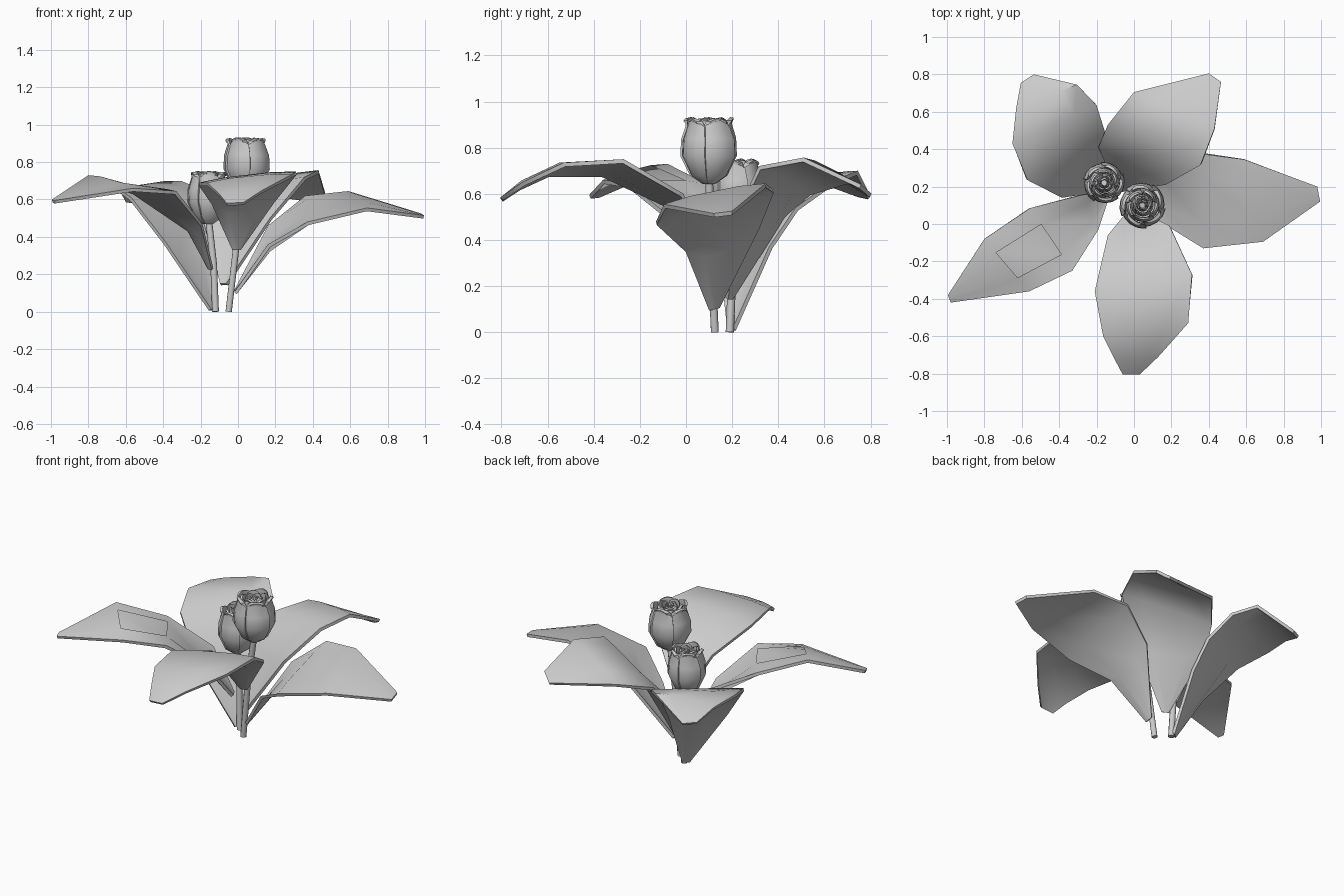
import bpy
import bmesh
from math import sin, cos, pi, radians
from mathutils import Vector, Matrix

cube = bpy.data.objects.get("Cube")
if cube:
    bpy.data.objects.remove(cube, do_unlink=True)

grey = bpy.data.materials.new("plain_grey")
grey.use_nodes = True
grey.diffuse_color = (0.6, 0.6, 0.6, 1)
grey.node_tree.nodes["Principled BSDF"].inputs["Base Color"].default_value = (0.6, 0.6, 0.6, 1)


def finish(obj, angle):
    """Give the part its colour and shading."""
    obj.data.materials.clear()
    obj.data.materials.append(grey)
    bpy.ops.object.select_all(action='DESELECT')
    obj.select_set(True)
    bpy.context.view_layer.objects.active = obj
    bpy.ops.object.shade_smooth_by_angle(angle=radians(angle))


def add_sheet(bm, rows):
    """Add a grid of quads through rows of points and return the faces."""
    grid = [[bm.verts.new(p) for p in row] for row in rows]
    faces = []
    for a, b in zip(grid, grid[1:]):
        for i in range(len(a) - 1):
            faces.append(bm.faces.new((a[i], a[i + 1], b[i + 1], b[i])))
    return faces


def thicken(bm, faces, thickness):
    bmesh.ops.recalc_face_normals(bm, faces=faces)
    bmesh.ops.solidify(bm, geom=faces, thickness=thickness)


def to_object(name, bm, angle):
    bmesh.ops.recalc_face_normals(bm, faces=bm.faces)
    mesh = bpy.data.meshes.new(name)
    bm.to_mesh(mesh)
    bm.free()
    obj = bpy.data.objects.new(name, mesh)
    bpy.context.collection.objects.link(obj)
    finish(obj, angle)
    return obj


def leaf(name, base, edges, gap=None):
    """Leaf blade lofted from a narrow base through pairs of edge points."""
    first = (Vector(edges[0][0]) - Vector(edges[0][1])).normalized() * 0.018
    base = Vector(base)
    pairs = [(base + first, base - first)] + [(Vector(a), Vector(b)) for a, b in edges]
    rows = []
    for i, (a, b) in enumerate(pairs):
        # gutter near the base, gentle arch further out
        sag = {0: 0, 1: -0.05, len(pairs) - 1: 0}.get(i, 0.012)
        row = []
        for t in (0, 0.26, 0.74, 1):
            p = a.lerp(b, t)
            if 0 < t < 1:
                p.z += sag
            row.append(p)
        rows.append(row)
    bm = bmesh.new()
    faces = add_sheet(bm, rows)
    thicken(bm, faces, 0.018)
    bmesh.ops.recalc_face_normals(bm, faces=bm.faces)
    if gap:
        # one open panel in the upper skin
        spot = Vector(gap)
        upper = [f for f in bm.faces if f.normal.z > 0.5]
        panel = min(upper, key=lambda f: (f.calc_center_median().xy - spot).length)
        bmesh.ops.delete(bm, geom=[panel], context='FACES_ONLY')
    return to_object(name, bm, 50)


# Leaves: base point, then left and right edge points towards the tip
leaf("front_leaf", (-0.01, 0.08, 0.34), [
    ((0.19, -0.01, 0.6), (-0.14, -0.06, 0.59)),
    ((0.31, -0.27, 0.75), (-0.21, -0.36, 0.69)),
    ((0.29, -0.53, 0.735), (-0.165, -0.6, 0.69)),
    ((0.13, -0.71, 0.65), (-0.1, -0.73, 0.63)),
    ((0.03, -0.805, 0.585), (-0.06, -0.805, 0.58))])
leaf("left_leaf", (-0.02, 0.12, 0.11), [
    ((0.16, 0.31, 0.46), (0.16, 0, 0.36)),
    ((0.36, 0.375, 0.62), (0.37, -0.13, 0.48)),
    ((0.59, 0.345, 0.645), (0.69, -0.095, 0.555)),
    ((0.98, 0.2, 0.525), (0.995, 0.12, 0.515))])
leaf("back_left_leaf", (-0.08, 0.18, 0.15), [
    ((-0.19, 0.41, 0.5), (0.17, 0.21, 0.5)),
    ((-0.14, 0.53, 0.61), (0.355, 0.315, 0.72)),
    ((0, 0.705, 0.66), (0.43, 0.51, 0.757)),
    ((0.4, 0.805, 0.6), (0.465, 0.76, 0.64))])
leaf("back_right_leaf", (-0.13, 0.19, 0.015), [
    ((-0.385, 0.14, 0.37), (-0.13, 0.36, 0.37)),
    ((-0.57, 0.235, 0.61), (-0.15, 0.475, 0.54)),
    ((-0.65, 0.43, 0.665), (-0.2, 0.635, 0.655)),
    ((-0.63, 0.62, 0.65), (-0.305, 0.745, 0.7)),
    ((-0.605, 0.755, 0.6), (-0.535, 0.8, 0.59))])
leaf("front_right_leaf", (-0.14, 0.16, 0.235), [
    ((-0.19, -0.03, 0.47), (-0.28, 0.155, 0.5)),
    ((-0.33, -0.25, 0.645), (-0.555, 0.085, 0.645)),
    ((-0.56, -0.36, 0.66), (-0.8, -0.08, 0.73)),
    ((-0.98, -0.42, 0.595), (-0.995, -0.38, 0.6))], gap=(-0.56, -0.16))


def stem(name, points):
    """Round stalk along a short path."""
    curve = bpy.data.curves.new(name, 'CURVE')
    curve.dimensions = '3D'
    curve.bevel_depth = 0.018
    curve.bevel_resolution = 2
    curve.use_fill_caps = True
    line = curve.splines.new('POLY')
    line.points.add(len(points) - 1)
    for p, co in zip(line.points, points):
        p.co = (*co, 1)
    obj = bpy.data.objects.new(name, curve)
    bpy.context.collection.objects.link(obj)
    bpy.ops.object.select_all(action='DESELECT')
    obj.select_set(True)
    bpy.context.view_layer.objects.active = obj
    bpy.ops.object.convert(target='MESH')
    finish(bpy.context.object, 50)


# Petal outline: height fraction, radius fraction, share of full width
PETAL = [(0, 0.2, 1), (0.12, 0.65, 1), (0.4, 1, 1), (0.65, 0.97, 1),
         (0.86, 0.8, 0.95), (0.96, 0.82, 0.75), (0.95, 0.96, 0.5)]


def bloom(name, centre, bottom, radius, height, turn):
    """Half-closed flower head of nested rings of overlapping petals."""
    bm = bmesh.new()
    for ring, (scale, count) in enumerate([(1, 5), (0.72, 5), (0.45, 4), (0.22, 3)]):
        for k in range(count):
            middle = turn + ring * 0.6 + 2 * pi * k / count
            half = 1.15 * pi / count
            rows = []
            for h, r, w in PETAL:
                row = []
                for s in (-1, -0.5, 0, 0.5, 1):
                    a = middle + s * half * w
                    # one side tucks under its neighbour
                    d = radius * scale * r * (1 + 0.05 * s)
                    lift = 1 - 0.05 * s * s * h + 0.015 * (k % 2)
                    row.append((d * cos(a), d * sin(a), height * h * lift))
                rows.append(row)
            thicken(bm, add_sheet(bm, rows), 0.009)
    bmesh.ops.transform(bm, matrix=Matrix.Translation((*centre, bottom)), verts=bm.verts)
    to_object(name, bm, 45)


# Two flowers on their stalks
stem("tall_stem", [(-0.05, 0.125, 0), (-0.01, 0.11, 0.34), (0.045, 0.1, 0.68)])
bloom("tall_bloom", (0.045, 0.1), 0.65, 0.112, 0.29, 0.4)
stem("short_stem", [(-0.12, 0.19, 0), (-0.13, 0.2, 0.25), (-0.16, 0.22, 0.52)])
bloom("short_bloom", (-0.16, 0.22), 0.475, 0.1, 0.285, 1)
